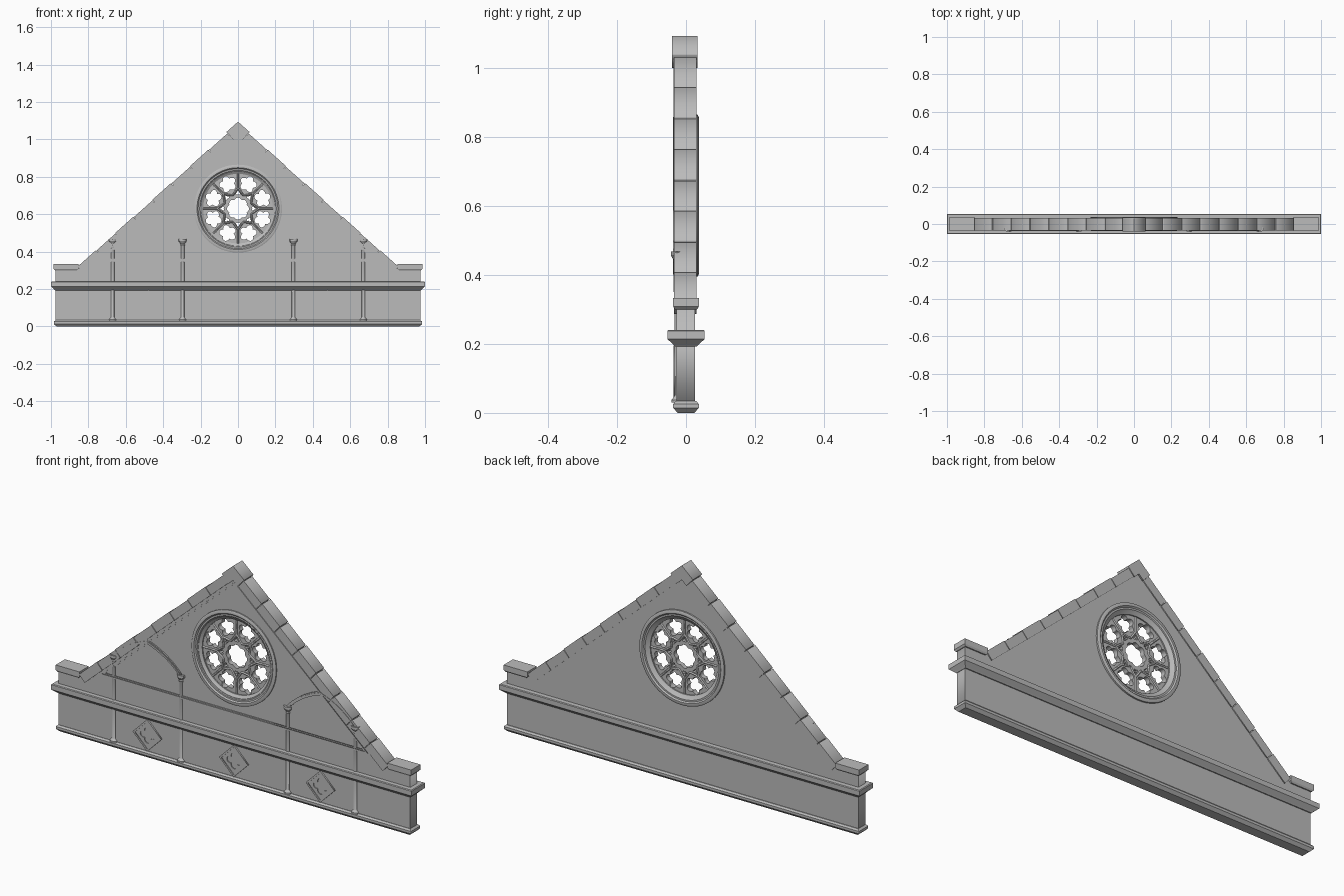
import bpy, bmesh
from math import sin, cos, pi, tau, hypot

cube = bpy.data.objects.get("Cube")
if cube:
    bpy.data.objects.remove(cube, do_unlink=True)

stone = bpy.data.materials.new("grey_stone")
stone.use_nodes = True
GREY = (0.5, 0.5, 0.5, 1)
stone.diffuse_color = GREY
stone.node_tree.nodes["Principled BSDF"].inputs["Base Color"].default_value = GREY

APEX, SLOPE, ROSE_Z = 1.095, 0.894, 0.63
WALL_FRONT, WALL_BACK = -0.028, 0.026


def select(ob):
    bpy.ops.object.select_all(action='DESELECT')
    ob.select_set(True)
    bpy.context.view_layer.objects.active = ob


def bevel(ob, width):
    mod = ob.modifiers.new("bevel", 'BEVEL')
    mod.width, mod.segments, mod.limit_method = width, 1, 'ANGLE'
    return ob


def plate(name, loops, y0, y1):
    """Upright slab from x-z outlines; inner outlines become holes."""
    cu = bpy.data.curves.new(name, 'CURVE')
    cu.dimensions, cu.fill_mode, cu.extrude = '2D', 'BOTH', (y1 - y0) / 2
    for loop in loops:
        sp = cu.splines.new('POLY')
        sp.points.add(len(loop) - 1)
        sp.use_cyclic_u = True
        for p, (x, z) in zip(sp.points, loop):
            p.co = (x, z, 0, 1)
    ob = bpy.data.objects.new(name, cu)
    bpy.context.collection.objects.link(ob)
    ob.location.y = (y0 + y1) / 2
    ob.rotation_euler.x = pi / 2
    cu.materials.append(stone)
    select(ob)
    bpy.ops.object.convert(target='MESH')
    return bpy.context.object


def mesh(name, rings, closed=False, smooth=False):
    """Skin a list of vertex rings, capped or joined end to end."""
    bm = bmesh.new()
    rows = [[bm.verts.new(v) for v in r] for r in rings]
    n = len(rows[0])
    pairs = list(zip(rows, rows[1:])) + ([(rows[-1], rows[0])] if closed else [])
    for a, b in pairs:
        for i in range(n):
            j = (i + 1) % n
            bm.faces.new((a[i], a[j], b[j], b[i]))
    if not closed:
        bm.faces.new(rows[0])
        bm.faces.new(rows[-1])
    bmesh.ops.recalc_face_normals(bm, faces=bm.faces)
    me = bpy.data.meshes.new(name)
    bm.to_mesh(me)
    bm.free()
    me.materials.append(stone)
    ob = bpy.data.objects.new(name, me)
    bpy.context.collection.objects.link(ob)
    if smooth:
        select(ob)
        bpy.ops.object.shade_smooth_by_angle()
    return ob


def block(name, levels, cx=0):
    """Stack of rectangles: (z, half width, half depth)."""
    return mesh(name, [[(cx + sx * hx, sy * hy, z) for sx, sy in
                        ((-1, -1), (1, -1), (1, 1), (-1, 1))] for z, hx, hy in levels])


def circle(r, cx=0, cz=ROSE_Z, n=64):
    return [(cx + r * cos(tau * i / n), cz + r * sin(tau * i / n)) for i in range(n)]


def foil(cx, cz, a, b, lobes, turn=0, n=60, stretch=1):
    """Cusped outline, its first lobe pointing along the turn angle."""
    pts = []
    for i in range(n):
        t = tau * i / n
        r = a + b * abs(cos(lobes * t / 2))
        u, v = r * cos(t), r * sin(t) * stretch
        pts.append((cx + u * cos(turn) - v * sin(turn), cz + u * sin(turn) + v * cos(turn)))
    return pts


# Gable wall with round opening
edge = APEX - 0.03
half, shoulder = 0.975, 0.31
foot = (edge - shoulder) / SLOPE
plate("gable_wall", [[(-half, 0.01), (half, 0.01), (half, shoulder), (foot, shoulder), (0, edge),
                      (-foot, shoulder), (-half, shoulder)], circle(0.2)], WALL_FRONT, WALL_BACK)

# Plinth and string course run round all sides
block("plinth", [(0, 0.97, 0.024), (0.014, 0.985, 0.037), (0.026, 0.985, 0.037), (0.034, 0.976, 0.03)])
block("string_course", [(0.193, 0.977, 0.031), (0.198, 0.982, 0.036), (0.214, 1, 0.054),
                        (0.238, 1, 0.054), (0.241, 0.996, 0.05)])

# Sloping coping stones, shoulder stones and ridge stone
length = hypot(1, SLOPE)
nx, nz = SLOPE / length, 1 / length
COURSES = 8
for side, label in ((1, "left"), (-1, "right")):
    for k in range(COURSES):
        z0 = 0.325 + k * 0.0895
        z1 = z0 + 0.0875
        top, low = 0.006 + 0.003 * (k % 2), 0.052
        quad = [((APEX - z) / SLOPE - d * nx, z - d * nz)
                for z, d in ((z0, top), (z1, top), (z1, low), (z0, low))]
        bevel(plate(f"coping_stone_{label}_{k + 1}", [[(side * x, z) for x, z in quad]],
                    -0.035, 0.031), 0.002)
    block(f"shoulder_stone_{label}", [(0.3, 0.058, 0.032), (0.308, 0.066, 0.037),
                                      (0.334, 0.066, 0.037)], side * 0.92)
w = 0.062
bevel(plate("ridge_stone", [[(0, APEX), (w, APEX - w * SLOPE), (w - 0.037, APEX - w * SLOPE - 0.04),
                             (0, APEX - 0.072), (0.037 - w, APEX - w * SLOPE - 0.04),
                             (-w, APEX - w * SLOPE)]], -0.04, 0.034), 0.002)


# Triangular moulding on the front
def triangle(inset):
    top, base = 1.024 - inset * 1.34, 0.346 + inset
    hw = (top - base) / SLOPE
    return [(-hw, base), (hw, base), (0, top)]


plate("gable_moulding_outer", [triangle(0), triangle(0.017)], -0.032, -0.02)
plate("gable_moulding_inner", [triangle(0.005), triangle(0.011)], -0.036, -0.02)

# Rose window frame, lathed
profile = [(0.235, -0.02), (0.235, -0.034), (0.229, -0.037), (0.219, -0.037), (0.213, -0.031),
           (0.205, -0.031), (0.199, -0.026), (0.186, -0.018)]
profile += [(r, -y) for r, y in reversed(profile)]
mesh("rose_frame", [[(r * cos(tau * i / 64), y, ROSE_Z + r * sin(tau * i / 64)) for r, y in profile]
                    for i in range(64)], closed=True, smooth=True)

# Pierced tracery: eight cusped petals, eyelets and a lobed centre
holes = [foil(0, ROSE_Z, 0.05, 0.009, 8)]
for k in range(8):
    a = tau * (k + 0.5) / 8
    holes.append(foil(0.142 * cos(a), ROSE_Z + 0.142 * sin(a), 0.029, 0.014, 5, a, stretch=1.08))
    b = tau * k / 8
    holes.append(foil(0.083 * cos(b), ROSE_Z + 0.083 * sin(b), 0.005, 0.007, 3, b, n=24))
    holes.append(foil(0.176 * cos(b), ROSE_Z + 0.176 * sin(b), 0.003, 0.003, 3, b, n=24))
plate("rose_tracery", [circle(0.192)] + holes, -0.012, 0.012)


# Raised ribs of the tracery on both faces
def rib(name, points, y):
    cu = bpy.data.curves.new(name, 'CURVE')
    cu.dimensions, cu.bevel_depth, cu.bevel_resolution = '3D', 0.005, 0
    sp = cu.splines.new('POLY')
    sp.points.add(len(points) - 1)
    for p, (r, a) in zip(sp.points, points):
        p.co = (r * cos(a), y, ROSE_Z + r * sin(a), 1)
    cu.materials.append(stone)
    ob = bpy.data.objects.new(name, cu)
    bpy.context.collection.objects.link(ob)
    select(ob)
    bpy.ops.object.convert(target='MESH')


for y, label in ((-0.012, "front"), (0.012, "back")):
    for k in range(8):
        a = tau * k / 8
        rib(f"rose_mullion_{label}_{k + 1}", [(0.105, a), (0.19, a)], y)
        rib(f"rose_star_{label}_{k + 1}",
            [(0.077 + 0.034 * abs(i / 4 - 1) ** 1.5, a + tau / 64 * i) for i in range(9)], y)

# Slender columns with bases and capitals, and pointed arches
shaft = [(0.03, 0.02), (0.038, 0.02), (0.046, 0.012), (0.05, 0.0095), (0.43, 0.0095),
         (0.436, 0.013), (0.442, 0.011), (0.452, 0.019), (0.456, 0.022), (0.468, 0.022)]
SPRING, CROWN, MID = 0.462, 0.594, 0.483
for side, label in ((1, "left"), (-1, "right")):
    for x, place in ((0.296, "inner"), (0.67, "outer")):
        mesh(f"column_{label}_{place}",
             [[(side * x + r * cos(tau * i / 12), -0.026 + r * 0.8 * sin(tau * i / 12), z)
               for i in range(12)] for z, r in shaft], smooth=True)

    def arch(span, rise):
        pts = []
        for i in range(9):
            t = i / 8
            pts.append((-span * ((1 - t) ** 2 + 1.26 * t * (1 - t)),
                        SPRING + rise * (1.36 * t * (1 - t) + t * t)))
        pts += [(-x, z) for x, z in reversed(pts[:-1])]
        return [(side * MID + x, z) for x, z in pts]

    rise = CROWN - SPRING
    plate(f"arch_{label}", [arch(0.198, rise) + arch(0.178, rise - 0.02)[::-1]], -0.034, -0.02)
    plate(f"arch_roll_{label}", [arch(0.192, rise - 0.006) + arch(0.184, rise - 0.014)[::-1]],
          -0.037, -0.02)


# Diamond panels with sunken quatrefoils
def diamond(x, r):
    return [(x + r, 0.115), (x, 0.115 + r), (x - r, 0.115), (x, 0.115 - r)]


for x, label in ((-0.48, "right"), (0, "middle"), (0.48, "left")):
    plate(f"diamond_frame_{label}", [diamond(x, 0.08), diamond(x, 0.068)], -0.036, -0.02)
    plate(f"diamond_panel_{label}", [diamond(x, 0.07), foil(x, 0.115, 0.022, 0.018, 4)], -0.032, -0.02)
